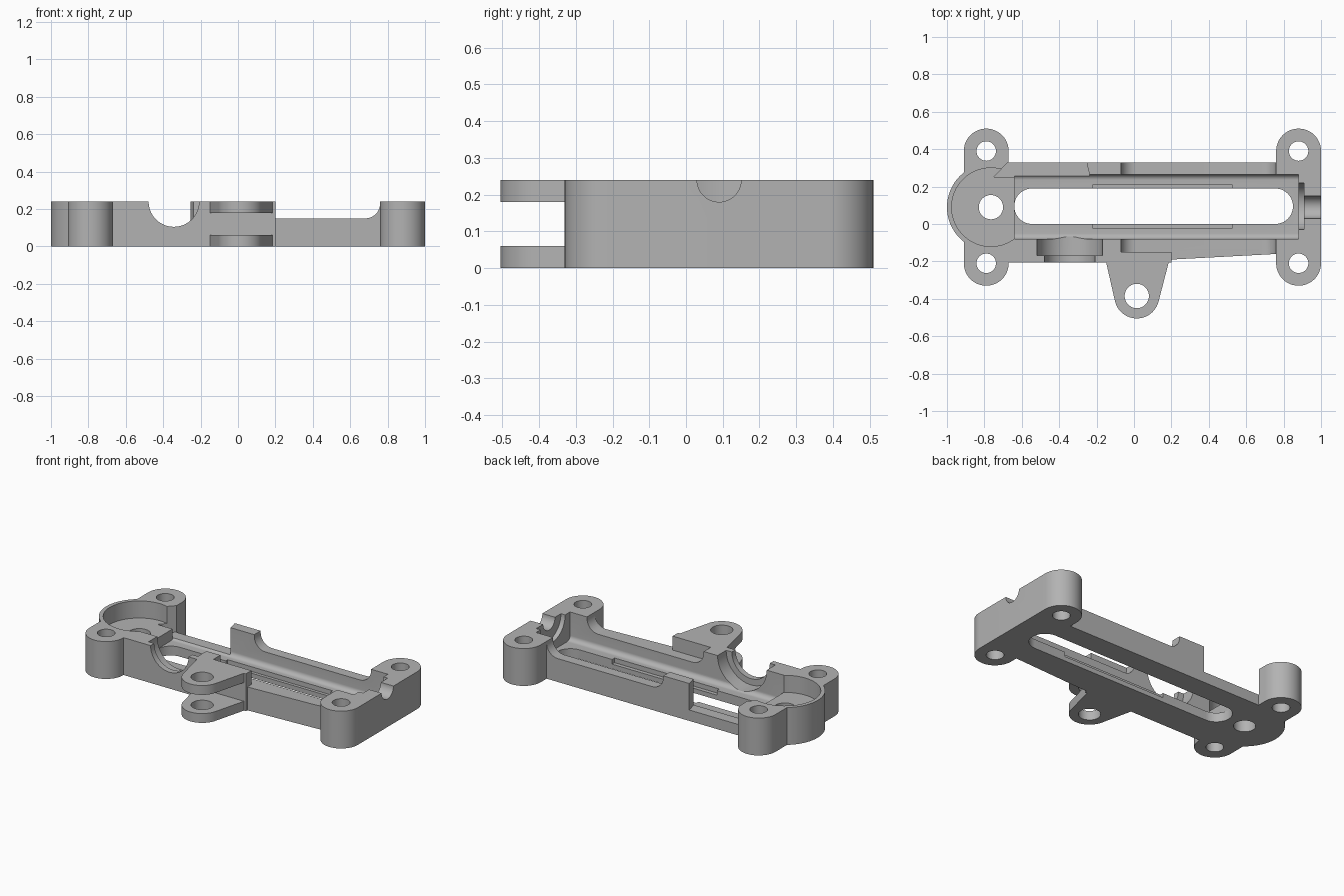
import bpy, bmesh, math
from mathutils import Vector

if "Cube" in bpy.data.objects:
    bpy.data.objects.remove(bpy.data.objects["Cube"], do_unlink=True)

TOP, FLOOR, SHELF, OVER = 0.24, 0.06, 0.15, 0.32
MID = 0.09                      # y of the shaft axis

grey = bpy.data.materials.new("plain_grey")
grey.use_nodes = True
colour = (0.45, 0.45, 0.45, 1)
grey.diffuse_color = colour
grey.node_tree.nodes["Principled BSDF"].inputs["Base Color"].default_value = colour


def arc(cx, cy, r, start, end, n=24):
    angles = [math.radians(start + (end - start) * i / n) for i in range(n + 1)]
    return [(cx + r * math.cos(a), cy + r * math.sin(a)) for a in angles]


def circle(cx, cy, r, n=48):
    return arc(cx, cy, r, 0, 360, n)[:-1]


def box(x1, y1, x2, y2):
    return [(x1, y1), (x2, y1), (x2, y2), (x1, y2)]


def trough(c, r):
    """Half-round groove open at the top."""
    return arc(c, TOP, r, 180, 360, 32) + [(c + r, OVER), (c - r, OVER)]


def prism(name, outline, a, b, axis="z"):
    """Extrude a 2D outline between a and b along an axis."""
    place = {"x": lambda u, v: (a, u, v), "y": lambda u, v: (u, a, v),
             "z": lambda u, v: (u, v, a)}[axis]
    step = Vector([(b - a) * (axis == k) for k in "xyz"])
    bm = bmesh.new()
    face = bm.faces.new([bm.verts.new(place(u, v)) for u, v in outline])
    made = bmesh.ops.extrude_face_region(bm, geom=[face])["geom"]
    bmesh.ops.translate(bm, vec=step, verts=[g for g in made if isinstance(g, bmesh.types.BMVert)])
    bmesh.ops.recalc_face_normals(bm, faces=bm.faces)
    mesh = bpy.data.meshes.new(name)
    bm.to_mesh(mesh)
    bm.free()
    mesh.materials.append(grey)
    ob = bpy.data.objects.new(name, mesh)
    bpy.context.collection.objects.link(ob)
    return ob


def combine(target, tool, operation):
    """Apply a boolean and discard the tool."""
    mod = target.modifiers.new(operation.lower(), "BOOLEAN")
    mod.operation, mod.solver, mod.object = operation, "EXACT", tool
    bpy.context.view_layer.objects.active = target
    bpy.ops.object.modifier_apply(modifier=mod.name)
    bpy.data.objects.remove(tool, do_unlink=True)


# Main block, its front edge tapering towards the right end
housing = prism("slide_housing", [(-0.79, -0.205), (0.2, -0.205), (0.2, -0.19), (0.82, -0.157),
                                  (0.82, 0.33), (-0.79, 0.33)], 0, TOP)


def add(name, outline, a=0, b=TOP):
    combine(housing, prism(name, outline, a, b), "UNION")


def cut(name, outline, a, b, axis="z"):
    combine(housing, prism(name, outline, a, b, axis), "DIFFERENCE")


# Rounded bosses at both ends and the round bowl wall
for x in (-0.79, 0.88):
    add("end_bosses", arc(x, 0.39, 0.12, 0, 180) + arc(x, -0.21, 0.12, 180, 360))
# The bosses on the bowl end stop at the bowl
add("bowl_wall", circle(-0.765, MID, 0.235, 64))

# Pair of hinge lugs
lug = arc(0.015, -0.385, 0.12, 193, 347) + [(0.187, -0.2), (0.187, -0.16),
                                            (-0.15, -0.16), (-0.15, -0.2)]
for low, high in ((0, 0.06), (0.18, TOP)):
    add("hinge_lug", lug, low, high)

# Lowered side walls with rounded ends
r = 0.08
right_round = arc(0.76 - r, SHELF + r, r, 270, 360, 10) + [(0.76, OVER)]
left_round = [(-0.07, OVER)] + arc(-0.07 + r, SHELF + r, r, 180, 270, 10)
cut("wall_lowering", left_round + right_round, -0.15, 0.36, "y")
cut("front_lowering", [(0.2, OVER), (0.2, SHELF)] + right_round, -0.26, -0.14, "y")

# Long cavity with rounded floor edges
f = 0.03
cavity = (arc(-0.08 + f, FLOOR + f, f, 180, 270, 8) + arc(0.265 - f, FLOOR + f, f, 270, 360, 8)
          + [(0.265, OVER), (-0.08, OVER)])
cut("long_cavity", cavity, -0.64, 0.88, "x")
cut("bowl_pocket", circle(-0.765, MID, 0.21, 64), 0.13, OVER)
cut("back_opening", [(-0.75, 0.25), (-0.66, 0.345), (-0.257, 0.345), (-0.235, 0.25)], 0.07, OVER)

# Slot through the floor with a shallow recess along it
cut("floor_slot", arc(-0.545, 0.095, 0.095, 90, 270) + arc(0.755, 0.095, 0.095, -90, 90), -0.1, 0.1)
cut("floor_recess", box(-0.22, -0.025, 0.525, 0.21), 0.03, 0.1)

# Round seats for the side shaft and the end shaft
cut("side_seat", trough(-0.343, 0.175), -0.168, -0.05, "y")
cut("side_groove", trough(-0.343, 0.135), -0.3, -0.16, "y")
cut("end_seat", trough(0.095, 0.125), 0.85, 0.91, "x")
cut("end_groove", trough(0.09, 0.06), 0.9, 1.1, "x")

# Bolt holes
holes = [(x, y, 0.052) for x in (-0.79, 0.88) for y in (0.39, -0.21)]
for x, y, radius in holes + [(-0.765, MID, 0.065), (0.015, -0.385, 0.065)]:
    cut("bolt_hole", circle(x, y, radius), -0.1, OVER)

# Smooth the curved walls and keep the crisp edges
bpy.ops.object.select_all(action="DESELECT")
housing.select_set(True)
bpy.context.view_layer.objects.active = housing
bpy.ops.object.shade_smooth_by_angle(angle=math.radians(25))
